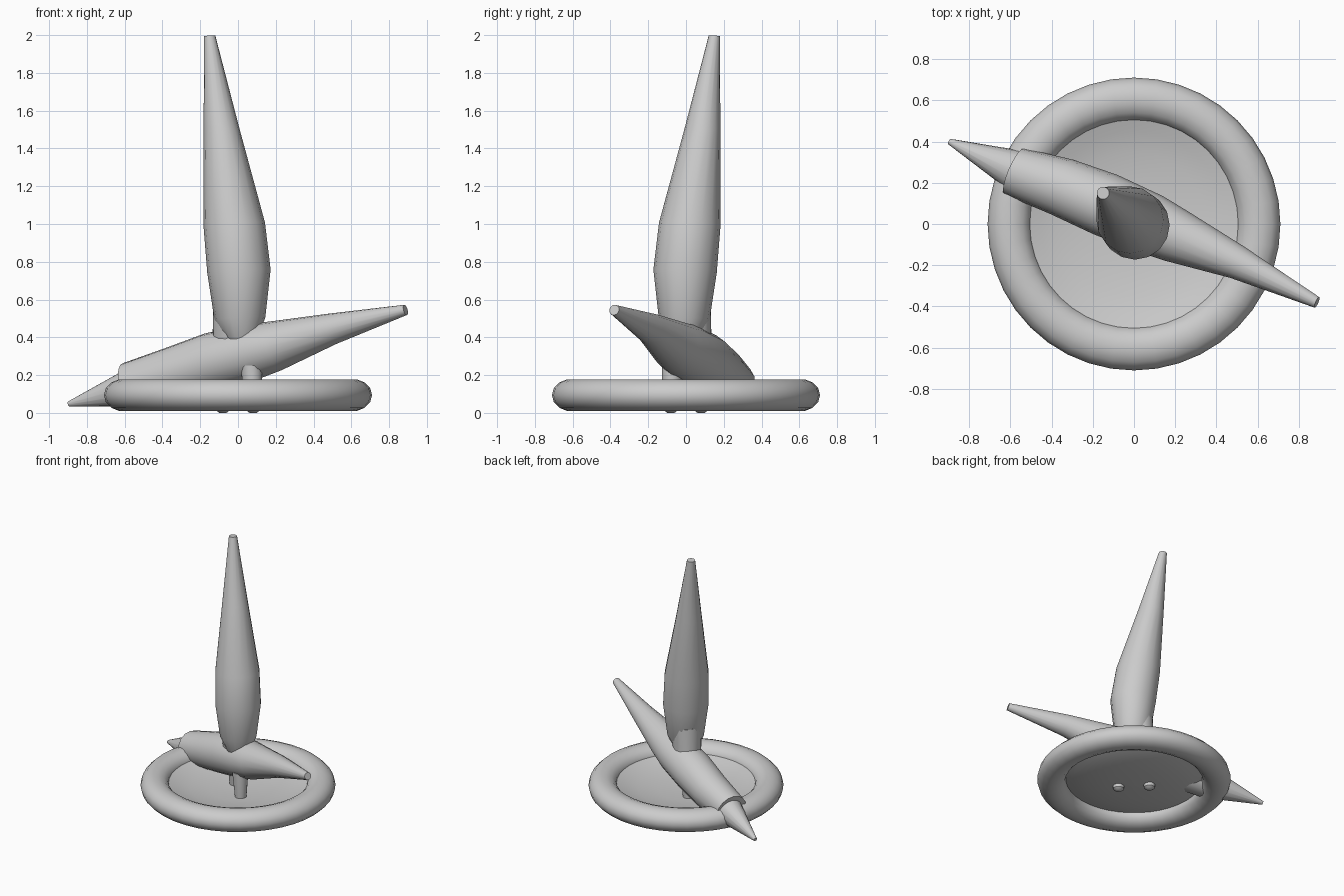
import bpy, bmesh, math
from mathutils import Vector

if "Cube" in bpy.data.objects:
    bpy.data.objects.remove(bpy.data.objects["Cube"])


def finish(name, bm, angle=40):
    bmesh.ops.recalc_face_normals(bm, faces=bm.faces)
    mesh = bpy.data.meshes.new(name)
    bm.to_mesh(mesh)
    bm.free()
    ob = bpy.data.objects.new(name, mesh)
    bpy.context.collection.objects.link(ob)
    bpy.ops.object.select_all(action='DESELECT')
    ob.select_set(True)
    bpy.context.view_layer.objects.active = ob
    bpy.ops.object.shade_smooth_by_angle(angle=math.radians(angle))
    return ob


def bridge(bm, rings):
    for a, b in zip(rings, rings[1:]):
        n = len(a)
        for i in range(n):
            j = (i + 1) % n
            bm.faces.new((a[i], a[j], b[j], b[i]))


def spindle(name, stations, sides=16, axis=None):
    """Capped tapered tube through (x, y, z, radius) stations."""
    bm = bmesh.new()
    axis = axis or (Vector(stations[-1][:3]) - Vector(stations[0][:3]))
    axis = Vector(axis).normalized()
    u = axis.orthogonal().normalized()
    v = axis.cross(u)
    rings = []
    for x, y, z, r in stations:
        ring = []
        for i in range(sides):
            t = 2 * math.pi * i / sides
            ring.append(bm.verts.new(Vector((x, y, z)) + r * (u * math.cos(t) + v * math.sin(t))))
        rings.append(ring)
    bridge(bm, rings)
    bm.faces.new(rings[0])
    bm.faces.new(rings[-1])
    return finish(name, bm)


def lathe(name, profile, sides=40, closed=False):
    """Revolve (radius, z) points about z."""
    bm = bmesh.new()
    rings = [[bm.verts.new((r * math.cos(2 * math.pi * i / sides),
                            r * math.sin(2 * math.pi * i / sides), z))
              for i in range(sides)] for r, z in profile]
    bridge(bm, rings + [rings[0]] if closed else rings)
    if not closed:
        bm.faces.new(rings[0])
        bm.faces.new(rings[-1])
    return finish(name, bm)


# Flattened rim ring
lathe("rim", [(0.605 + 0.105 * math.cos(2 * math.pi * k / 14),
               0.094 + 0.086 * math.sin(2 * math.pi * k / 14)) for k in range(14)], closed=True)

# Shallow thin dish inside the rim
upper = [(0.02, 0.05), (0.2, 0.056), (0.35, 0.072), (0.45, 0.095), (0.54, 0.125)]
lower = [(r, z - 0.015) for r, z in reversed(upper)]
lathe("dish", upper + lower)

# Tall leaning spindle
spindle("tall_spindle", [(0.03, -0.03, 0.33, 0.045), (0.02, -0.02, 0.39, 0.085),
                         (0.01, -0.01, 0.5, 0.135), (0.005, -0.005, 0.75, 0.168),
                         (-0.02, 0.02, 1.0, 0.163), (-0.087, 0.087, 1.5, 0.095),
                         (-0.15, 0.15, 1.996, 0.03)], axis=(-0.05, 0.05, 1))

# Long tilted arm and its narrower lower point
spindle("long_arm", [(-0.58, 0.255, 0.145, 0.122), (-0.35, 0.18, 0.205, 0.143),
                     (-0.14, 0.095, 0.27, 0.155), (0.08, 0.0, 0.325, 0.148),
                     (0.2, -0.055, 0.355, 0.133), (0.5, -0.185, 0.445, 0.083),
                     (0.887, -0.38, 0.545, 0.028)])
spindle("arm_point", [(-0.56, 0.255, 0.135, 0.105), (-0.896, 0.4, 0.047, 0.014)])

# Socket behind the tall spindle, and two small pegs through the dish
spindle("socket", [(-0.07, 0.07, 0.2, 0.06), (-0.03, 0.03, 0.4, 0.105), (-0.02, 0.02, 0.6, 0.112)], 14, (0, 0, 1))
for name, s in (("front_peg", 1), ("back_peg", -1)):
    spindle(name, [(0.08 * s, -0.08 * s, 0.0, 0.02), (0.08 * s, -0.08 * s, 0.015, 0.04),
                   (0.08 * s, -0.08 * s, 0.08, 0.045), (0.07 * s, -0.07 * s, 0.25, 0.06)], 12, (0, 0, 1))
